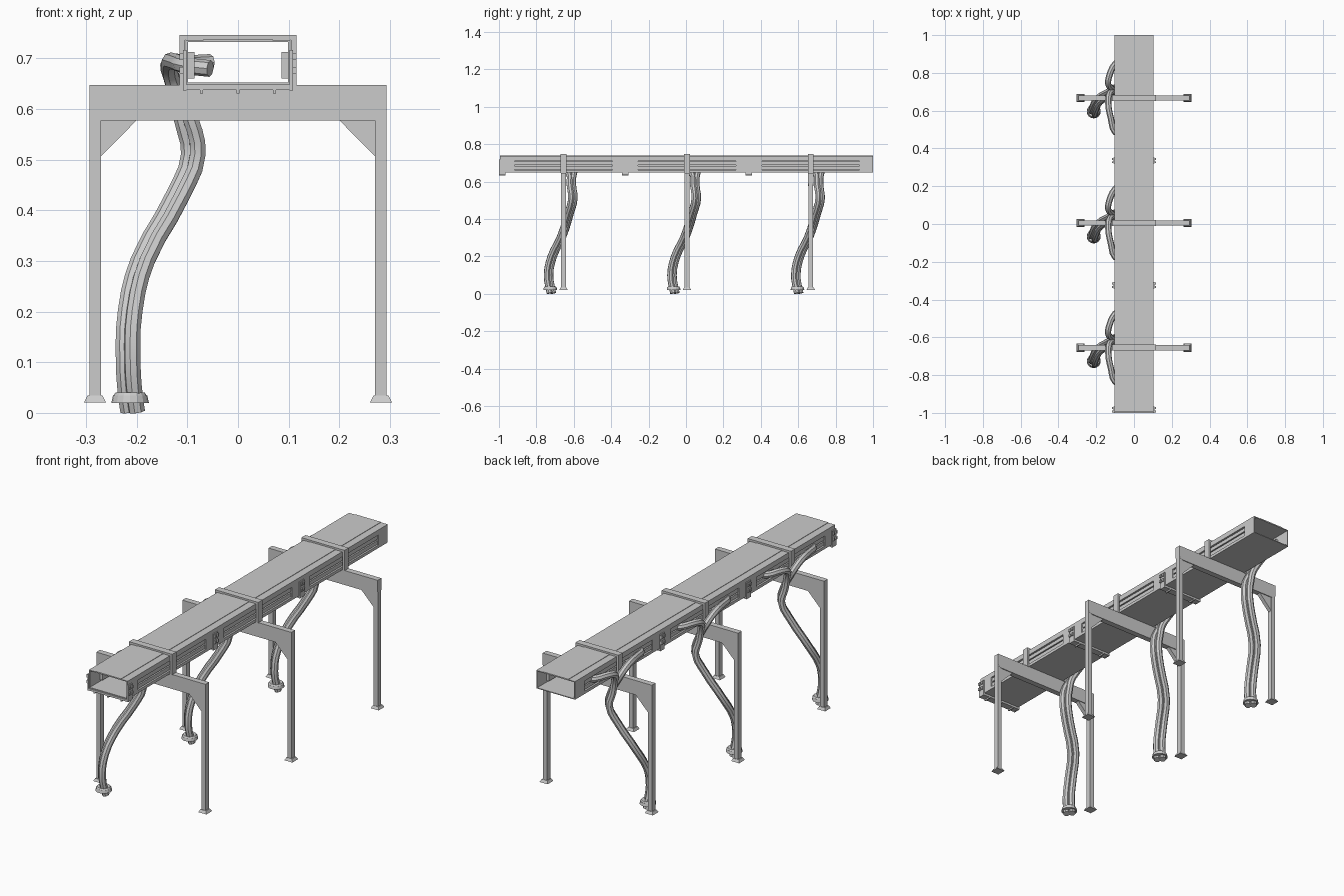
import bpy, bmesh
from mathutils import Vector

if "Cube" in bpy.data.objects:
    bpy.data.objects.remove(bpy.data.objects["Cube"], do_unlink=True)

grey = bpy.data.materials.new("light_grey")
grey.use_nodes = True
colour = (0.6, 0.6, 0.6, 1)
grey.diffuse_color = colour
grey.node_tree.nodes["Principled BSDF"].inputs["Base Color"].default_value = colour


def add_mesh(name, bm):
    bmesh.ops.recalc_face_normals(bm, faces=bm.faces)
    mesh = bpy.data.meshes.new(name)
    bm.to_mesh(mesh)
    bm.free()
    mesh.materials.append(grey)
    ob = bpy.data.objects.new(name, mesh)
    bpy.context.collection.objects.link(ob)
    return ob


def box(name, xs, ys, zs):
    """Box spanning three ranges."""
    bm = bmesh.new()
    bmesh.ops.create_cube(bm, size=1)
    for v in bm.verts:
        v.co = [r[0] + (c + 0.5) * (r[1] - r[0]) for c, r in zip(v.co, (xs, ys, zs))]
    return add_mesh(name, bm)


def plate(name, outline, y, depth):
    """Outline in x and z, given thickness along y."""
    bm = bmesh.new()
    face = bm.faces.new([bm.verts.new((x, y - depth / 2, z)) for x, z in outline])
    ext = bmesh.ops.extrude_face_region(bm, geom=[face])
    for g in ext["geom"]:
        if isinstance(g, bmesh.types.BMVert):
            g.co.y += depth
    return add_mesh(name, bm)


def cone(name, centre, r1, r2, height, sides, turn_square=False):
    bm = bmesh.new()
    bmesh.ops.create_cone(bm, cap_ends=True, segments=sides, radius1=r1, radius2=r2, depth=height)
    bmesh.ops.translate(bm, verts=bm.verts, vec=centre)
    return add_mesh(name, bm)


def hose(name, points, radius):
    """Smooth round hose through the points."""
    cu = bpy.data.curves.new(name, "CURVE")
    cu.dimensions = "3D"
    cu.bevel_depth = radius
    cu.bevel_resolution = 2
    cu.resolution_u = 3
    cu.use_fill_caps = True
    sp = cu.splines.new("BEZIER")
    sp.bezier_points.add(len(points) - 1)
    for bp, p in zip(sp.bezier_points, points):
        bp.co = p
        bp.handle_left_type = bp.handle_right_type = "AUTO"
    cu.materials.append(grey)
    ob = bpy.data.objects.new(name, cu)
    bpy.context.collection.objects.link(ob)
    bpy.ops.object.select_all(action="DESELECT")
    ob.select_set(True)
    bpy.context.view_layer.objects.active = ob
    bpy.ops.object.convert(target="MESH")
    bpy.ops.object.shade_smooth_by_angle()


def mirrored(a, b, side):
    return tuple(sorted((a * side, b * side)))


FRAMES = (-0.655, 0.005, 0.667)
JOINTS = (-0.983, -0.325, 0.336)
BASE, TOP, WALL = 0.648, 0.736, 0.104
WIN = 0.262
LENGTH = (-0.995, 1.0)

# Hollow duct: floor, lid and raised centre strip
box("duct_floor", (-WALL, WALL), LENGTH, (BASE, BASE + 0.004))
box("duct_lid", (-WALL, WALL), LENGTH, (TOP - 0.004, TOP))
box("lid_strip", (-0.068, 0.068), LENGTH, (TOP, TOP + 0.002))

for s in (-1, 1):
    wall = mirrored(WALL - 0.005, WALL, s)
    # Side wall rails and the solid stretches between windows
    box("wall_lower_rail", wall, LENGTH, (BASE, 0.662))
    box("wall_upper_rail", wall, LENGTH, (0.711, TOP))
    edges = [LENGTH[0]]
    for f in FRAMES:
        edges += [f - WIN, f + WIN]
    edges.append(LENGTH[1])
    for a, b in zip(edges[::2], edges[1::2]):
        box("wall_panel", wall, (a, b), (0.662, 0.711))
    # Recessed window trays with two horizontal slats
    for f in FRAMES:
        ys = (f - WIN, f + WIN)
        box("tray_back", mirrored(0.086, 0.089, s), ys, (0.66, 0.713))
        for z in (0.66, 0.711):
            box("tray_edge", mirrored(0.086, 0.1, s), ys, (z, z + 0.002))
        for y in ys:
            box("tray_end", mirrored(0.086, 0.1, s), (y - 0.001, y + 0.001), (0.66, 0.713))
        for z in (0.674, 0.698):
            box("tray_slat", mirrored(0.089, 0.099, s), ys, (z - 0.009, z + 0.009))
    # Joint clips on the sides
    for j in JOINTS:
        box("joint_clip", mirrored(0.102, 0.109, s), (j - 0.017, j + 0.017), (0.637, 0.717))
        for z in (0.676, 0.704):
            for dy in (-0.009, 0.009):
                box("clip_bolt", mirrored(0.107, 0.116, s), (j + dy - 0.005, j + dy + 0.005), (z - 0.007, z + 0.007))

# Joint bars under the duct with three small ribs
for j in JOINTS:
    box("joint_bar", (-0.109, 0.109), (j - 0.017, j + 0.017), (0.638, BASE))
    for x in (-0.072, 0, 0.072):
        box("joint_rib", (x - 0.003, x + 0.003), (j - 0.017, j + 0.017), (0.631, 0.639))

# Centre line of the hose bundle, measured from each frame
BUNDLE = [(-0.102, 0.042, 0.58), (-0.088, 0.05, 0.51), (-0.118, 0.03, 0.43),
          (-0.188, -0.012, 0.30), (-0.213, -0.06, 0.20), (-0.217, -0.08, 0.10),
          (-0.212, -0.07, 0.03), (-0.208, -0.064, 0.003)]
BRANCHES = {
    -1: [(-0.055, -0.2, 0.68), (-0.1, -0.18, 0.685), (-0.122, -0.11, 0.692),
         (-0.136, -0.03, 0.69), (-0.128, 0.025, 0.65)],
    1: [(-0.055, 0.21, 0.692), (-0.1, 0.18, 0.69), (-0.13, 0.12, 0.693),
        (-0.137, 0.075, 0.68), (-0.122, 0.055, 0.64)],
}

for f in FRAMES:
    # Cross beam with clipped lower corners
    plate("cross_beam", [(-0.293, 0.647), (-0.293, 0.589), (-0.281, 0.577),
                         (0.281, 0.577), (0.293, 0.589), (0.293, 0.647)], f, 0.028)
    # Strap around the duct
    box("strap_top", (-0.116, 0.116), (f - 0.016, f + 0.016), (TOP, 0.746))
    for s in (-1, 1):
        box("strap_side", mirrored(0.105, 0.116, s), (f - 0.016, f + 0.016), (0.645, TOP))
        # Post, gusset and foot
        box("post", mirrored(0.271, 0.293, s), (f - 0.013, f + 0.013), (0.03, 0.589))
        plate("gusset", [(s * 0.271, 0.506), (s * 0.2, 0.578), (s * 0.271, 0.578)], f, 0.02)
        foot = box("foot", mirrored(0.261, 0.304, s), (f - 0.022, f + 0.022), (0.021, 0.034))
        for v in foot.data.vertices:
            if v.co.z > 0.03:
                v.co.x += (s * 0.2825 - v.co.x) * 0.3
                v.co.y += (f - v.co.y) * 0.3
    # Two hoses that run together, then part into the duct
    for s, branch in BRANCHES.items():
        offset = Vector((-0.0085 * s, 0.0095 * s, 0))
        points = [Vector(p) for p in branch] + [Vector(p) + offset for p in BUNDLE]
        hose("hose", [p + Vector((0, f, 0)) for p in points], 0.0165)
    # Floor collar
    cone("hose_collar", (-0.213, f - 0.071, 0.027), 0.037, 0.034, 0.014, 16)
    cone("collar_rim", (-0.213, f - 0.071, 0.037), 0.033, 0.029, 0.006, 16)
